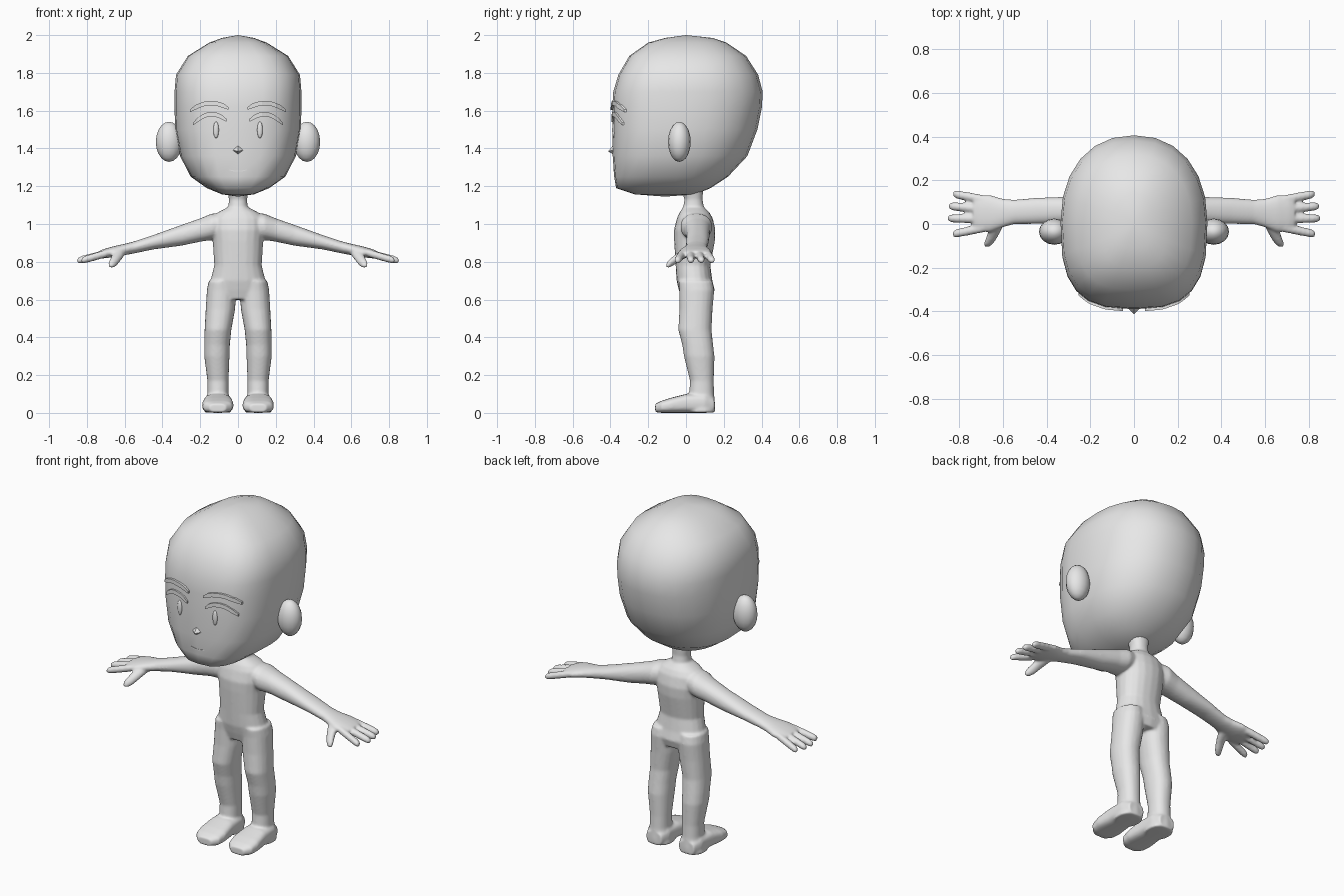
import bpy, bmesh, math
from mathutils import Vector
from mathutils.bvhtree import BVHTree

if "Cube" in bpy.data.objects:
    bpy.data.objects.remove(bpy.data.objects["Cube"])

grey = bpy.data.materials.new("plain_grey")
grey.diffuse_color = (0.8, 0.8, 0.8, 1)
grey.use_nodes = True
grey.node_tree.nodes["Principled BSDF"].inputs["Base Color"].default_value = grey.diffuse_color
X, Y, Z = Vector((1, 0, 0)), Vector((0, 1, 0)), Vector((0, 0, 1))


def finish(name, bm, smooth=True):
    bmesh.ops.recalc_face_normals(bm, faces=bm.faces)
    me = bpy.data.meshes.new(name)
    bm.to_mesh(me)
    bm.free()
    me.materials.append(grey)
    for p in me.polygons:
        p.use_smooth = smooth
    ob = bpy.data.objects.new(name, me)
    bpy.context.collection.objects.link(ob)
    return ob


def skin_rings(bm, rings):
    """Bridge equal vertex rings and cap both ends."""
    n = len(rings[0])
    for r, s in zip(rings, rings[1:]):
        for i in range(n):
            j = (i + 1) % n
            bm.faces.new((r[i], r[j], s[j], s[i]))
    bm.faces.new(rings[0])
    bm.faces.new(rings[-1])


def power(t, p):
    c, s = math.cos(t), math.sin(t)
    return (math.copysign(abs(c) ** (2 / p), c), math.copysign(abs(s) ** (2 / p), s))


def loft(bm, sections, u, v, side=1, p=2.2, n=20):
    """Tube through sections (x, y, z, radius_u, radius_v)."""
    rings = []
    for x, y, z, a, b in sections:
        ring = []
        for i in range(n):
            c, s = power(2 * math.pi * i / n, p)
            co = Vector((x, y, z)) + u * a * c + v * b * s
            co.x *= side
            ring.append(bm.verts.new(co))
        rings.append(ring)
    skin_rings(bm, rings)


# Body: torso, limbs and hands fused into one smooth skin
TORSO = [(1.20, .03, .062, .062), (1.13, .04, .048, .048), (1.09, .04, .052, .055),
         (1.06, .045, .11, .08), (1.03, .047, .14, .095), (.97, .046, .142, .110),
         (.91, .045, .134, .108), (.78, .037, .126, .092), (.70, .045, .146, .095),
         (.65, .057, .160, .095), (.60, .057, .12, .08)]
LEG = [(.085, .05, .70, .07, .09), (.087, .057, .65, .078, .093), (.093, .053, .55, .078, .088),
       (.106, .047, .44, .071, .088), (.111, .062, .36, .068, .082), (.112, .070, .30, .067, .081),
       (.106, .084, .17, .056, .063), (.106, .083, .10, .056, .066), (.107, .08, .04, .068, .075),
       (.107, .08, .002, .074, .075)]
FOOT = [(.107, .150, .04, .05, .038), (.107, .10, .052, .07, .052), (.107, 0, .05, .076, .05),
        (.107, -.08, .040, .084, .040), (.107, -.13, .032, .077, .032), (.107, -.163, .026, .045, .022)]
ARM = [(.06, .05, 1.0, .07, .06), (.14, .055, .985, .085, .07), (.20, .06, .968, .070, .062),
       (.30, .063, .940, .062, .055), (.45, .060, .903, .060, .038), (.55, .055, .876, .056, .032),
       (.60, .050, .865, .066, .030), (.66, .048, .853, .086, .029), (.71, .048, .843, .084, .025),
       (.735, .048, .838, .07, .020)]
THUMB = [(.62, .02, .855, .03, .024), (.637, -.03, .832, .029, .026), (.655, -.07, .803, .025, .025),
         (.668, -.093, .787, .021, .021), (.673, -.105, .780, .01, .01)]
# base y, tip x, tip y
FINGERS = [(.112, .828, .138), (.068, .848, .082), (.024, .852, .026), (-.018, .830, -.046)]

bm = bmesh.new()
loft(bm, [(0, y, z, a, b) for z, y, a, b in TORSO], X, Y)
for side in (1, -1):
    loft(bm, LEG, X, Y, side)
    loft(bm, FOOT, X, Z, side, p=3)
    loft(bm, ARM, Y, Z, side)
    loft(bm, THUMB, X, Z, side)
    for y0, x1, y1 in FINGERS:
        tube = []
        for t, r in ((0, .021), (.5, .021), (.85, .020), (.96, .016), (1, .009)):
            tube.append((.69 + (x1 - .69) * t, y0 + (y1 - y0) * t, .846 - .04 * t, r, r))
        loft(bm, tube, Y, Z, side, p=2, n=12)
body = finish("body", bm)
fuse = body.modifiers.new("fuse", 'REMESH')
fuse.mode = 'VOXEL'
fuse.voxel_size = .0065
fuse.use_smooth_shade = True
relax = body.modifiers.new("relax", 'SMOOTH')
relax.factor = .5
relax.iterations = 10

# Head: stacked sections (height, front, back, half width), flatter at the face
HEAD = [(1.157, -.27, .05, .085), (1.19, -.37, .13, .165), (1.25, -.38, .222, .25),
        (1.36, -.388, .325, .307), (1.50, -.389, .378, .333), (1.62, -.390, .402, .336),
        (1.70, -.385, .406, .336), (1.79, -.358, .382, .328), (1.89, -.300, .318, .265),
        (1.96, -.200, .215, .152), (1.985, -.11, .14, .085)]
bm = bmesh.new()
rings = []
N = 24
for z, front, back, w in HEAD:
    yc = (front + back) * .3
    ring = []
    for i in range(N):
        t = 2 * math.pi * i / N
        c, s = power(t, 2.9 if math.sin(t) < 0 else 2.2)
        ring.append(bm.verts.new((w * c, yc + s * (back - yc if s > 0 else yc - front), z)))
    rings.append(ring)
for r, s in zip(rings, rings[1:]):
    for i in range(N):
        j = (i + 1) % N
        bm.faces.new((r[i], r[j], s[j], s[i]))
for ring, tip in ((rings[0], (0, -.11, 1.145)), (rings[-1], (0, .0, 2.0))):
    apex = bm.verts.new(tip)
    for i in range(N):
        bm.faces.new((ring[i], ring[(i + 1) % N], apex))
bmesh.ops.recalc_face_normals(bm, faces=bm.faces)
face_tree = BVHTree.FromBMesh(bm)
finish("head", bm)


def face_y(x, z):
    return face_tree.ray_cast(Vector((x, -2, z)), Y)[0].y


def face_strip(name, ends, height, lift, side=1, n=9):
    """Raised strip along a parabola through three (x, z) points on the face."""
    (x0, z0), (x1, z1), (x2, z2) = ends
    bm = bmesh.new()
    rings = []
    for i in range(n):
        x = x0 + (x2 - x0) * i / (n - 1)
        z = (z0 * (x - x1) * (x - x2) / ((x0 - x1) * (x0 - x2))
             + z1 * (x - x0) * (x - x2) / ((x1 - x0) * (x1 - x2))
             + z2 * (x - x0) * (x - x1) / ((x2 - x0) * (x2 - x1)))
        y, h = face_y(x, z), height / 2
        h *= .6 if i in (0, n - 1) else 1
        rings.append([bm.verts.new((side * x, y + dy, z + dz)) for dy, dz in
                      ((.012, -h), (-lift, -h), (-lift, h), (.012, h))])
    skin_rings(bm, rings)
    finish(name, bm, False)


def ellipsoid(name, loc, radii, seg=16, rows=10):
    bm = bmesh.new()
    bmesh.ops.create_uvsphere(bm, u_segments=seg, v_segments=rows, radius=1)
    for v in bm.verts:
        v.co = Vector(loc) + Vector(a * b for a, b in zip(v.co, radii))
    return finish(name, bm)


# Paired face features and ears
for side, tag in ((1, "left"), (-1, "right")):
    face_strip("eyebrow_" + tag, ((.05, 1.612), (.16, 1.639), (.253, 1.600)), .024, .012, side)
    face_strip("upper_eyelid_" + tag, ((.06, 1.548), (.155, 1.580), (.237, 1.530)), .024, .010, side)
    ellipsoid("pupil_" + tag, (side * .116, face_y(.116, 1.5), 1.498), (.015, .010, .044), 12, 8)
    ellipsoid("ear_" + tag, (side * .365, -.035, 1.435), (.07, .06, .106))

# Nose wedge and mouth line
bm = bmesh.new()
base = [bm.verts.new(c) for c in ((-.034, -.38, 1.392), (.034, -.38, 1.392), (0, -.38, 1.365))]
top = bm.verts.new((0, -.38, 1.425))
tip = bm.verts.new((0, -.412, 1.385))
loop = [base[0], base[2], base[1], top]
bm.faces.new(loop)
for i in range(4):
    bm.faces.new((loop[i], loop[(i + 1) % 4], tip))
finish("nose", bm, False)
face_strip("mouth", ((-.045, 1.286), (0, 1.280), (.045, 1.286)), .006, .002)
